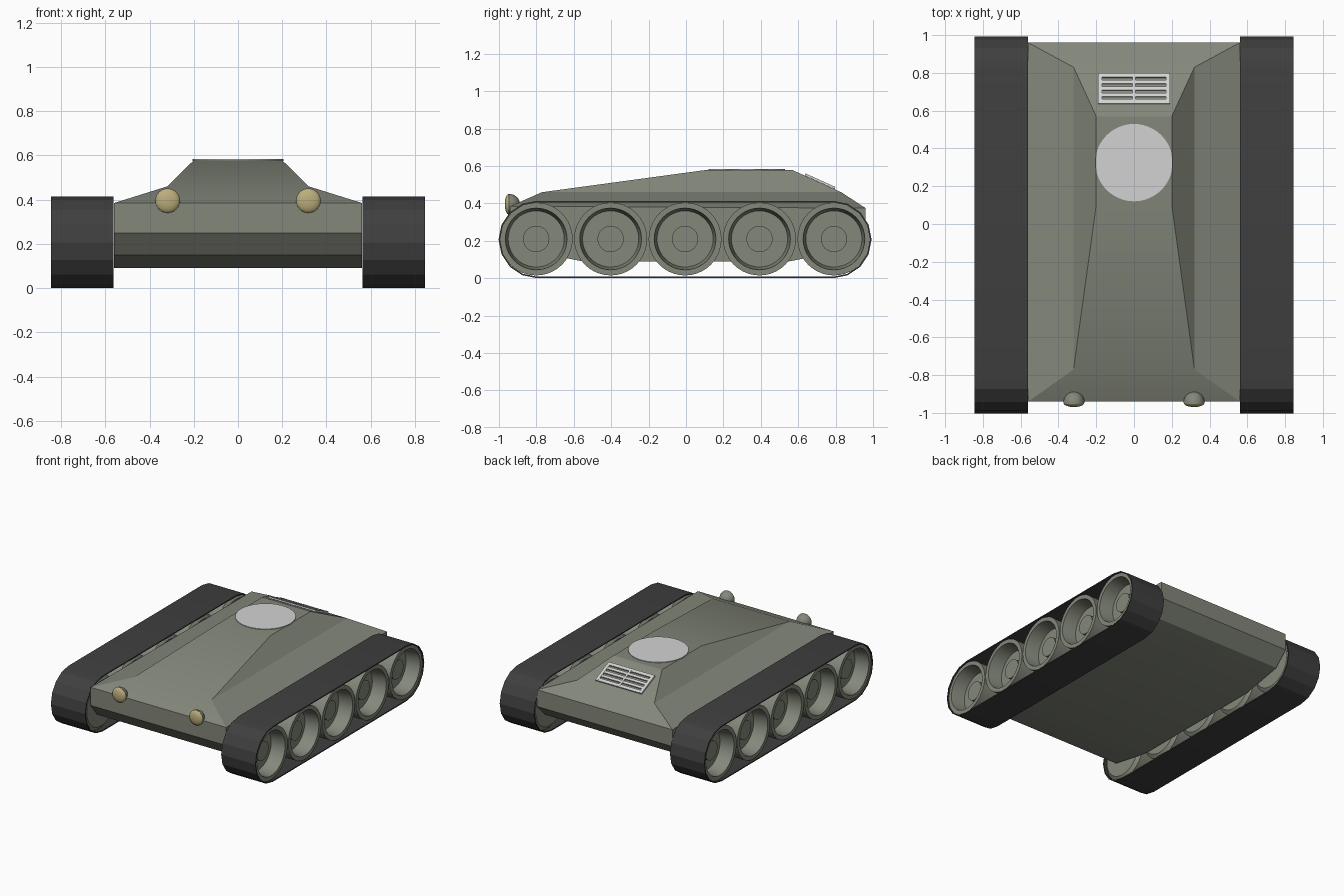
import bpy, bmesh
from math import sin, cos, pi, radians, atan2
from mathutils import Matrix, Vector

cube = bpy.data.objects.get("Cube")
if cube:
    bpy.data.objects.remove(cube, do_unlink=True)


def material(name, rgb):
    m = bpy.data.materials.new(name)
    m.use_nodes = True
    m.diffuse_color = (*rgb, 1)
    m.node_tree.nodes["Principled BSDF"].inputs["Base Color"].default_value = (*rgb, 1)
    return m


OLIVE = material("olive green", (0.23, 0.245, 0.195))
RUBBER = material("track black", (0.05, 0.05, 0.05))
SILVER = material("light grey", (0.65, 0.65, 0.65))
GLASS = material("lamp yellow", (0.5, 0.42, 0.2))


def finish(name, bm, mat, smooth=30):
    bmesh.ops.remove_doubles(bm, verts=bm.verts, dist=1e-5)
    bmesh.ops.recalc_face_normals(bm, faces=bm.faces)
    me = bpy.data.meshes.new(name)
    bm.to_mesh(me)
    bm.free()
    me.materials.append(mat)
    ob = bpy.data.objects.new(name, me)
    bpy.context.collection.objects.link(ob)
    if smooth:
        bpy.ops.object.select_all(action="DESELECT")
        ob.select_set(True)
        bpy.context.view_layer.objects.active = ob
        bpy.ops.object.shade_smooth_by_angle(angle=radians(smooth))
    return ob


def lathe(name, profile, mat, matrix, steps=40):
    """Spin (radius, height) points about local z, then place with matrix."""
    bm = bmesh.new()
    vs = [bm.verts.new((r, 0, h)) for r, h in profile]
    es = [bm.edges.new(p) for p in zip(vs, vs[1:])]
    bmesh.ops.spin(bm, geom=vs + es, cent=(0, 0, 0), axis=(0, 0, 1),
                   angle=2 * pi, steps=steps, use_merge=True)
    bmesh.ops.transform(bm, matrix=matrix, verts=bm.verts)
    return finish(name, bm, mat)


def box(bm, center, size, matrix):
    bmesh.ops.create_cube(bm, size=1, matrix=matrix @ Matrix.Translation(center)
                          @ Matrix.Diagonal((*size, 1)))


# Hull: side outline joined across, topped by two narrowing rings
bm = bmesh.new()
W = 0.56
belly = [(-0.94, 0.385), (-0.94, 0.25), (-0.86, 0.15), (-0.55, 0.09),
         (0.55, 0.09), (0.86, 0.15), (0.96, 0.25), (0.96, 0.375)]
right = [bm.verts.new((-W, y, z)) for y, z in belly]
left = [bm.verts.new((W, y, z)) for y, z in belly]
bm.faces.new(right)
bm.faces.new(left)
for i in range(len(belly) - 1):
    bm.faces.new((right[i], right[i + 1], left[i + 1], left[i]))


def ring(x, y0, y1, z):
    return [bm.verts.new(p) for p in ((-x, y0, z), (x, y0, z), (x, y1, z), (-x, y1, z))]


rings = [[right[0], left[0], left[-1], right[-1]],
         ring(0.32, -0.77, 0.83, 0.46), ring(0.2, 0.1, 0.57, 0.578)]
for a, b in zip(rings, rings[1:]):
    for i in range(4):
        j = (i + 1) % 4
        bm.faces.new((a[i], a[j], b[j], b[i]))
bm.faces.new(rings[-1])
finish("hull", bm, OLIVE, 20)

# Roof hatch
lathe("roof_hatch", [(0, 0), (0.205, 0), (0.205, 0.008), (0, 0.008)], SILVER,
      Matrix.Translation((0, 0.325, 0.575)), 48)

# Engine grille lying on the rear slope
slope = atan2(0.46 - 0.578, 0.83 - 0.57)
on_slope = Matrix.Translation((0, 0.715, 0.514)) @ Matrix.Rotation(slope, 4, "X")
bm = bmesh.new()
for x, w in ((-0.18, 0.022), (0, 0.014), (0.18, 0.022)):
    box(bm, (x, 0, 0.005), (w, 0.174, 0.012), on_slope)
for k in range(5):
    edge = k in (0, 4)
    box(bm, (0, (k - 2) * 0.038, 0.005), (0.38, 0.024 if edge else 0.02, 0.01), on_slope)
finish("engine_grille", bm, SILVER, 0)

# Wheel section: plain inner face, dished outer face with a raised hub
WHEEL = [(0, 0), (0.17, 0), (0.195, 0.02), (0.195, 0.265), (0.165, 0.265),
         (0.15, 0.16), (0.07, 0.16), (0.07, 0.195), (0, 0.195)]

for side, s in (("left", 1), ("right", -1)):
    # Track band: faceted loop with a thin wall
    bm = bmesh.new()

    def loop(grow, x):
        pts = []
        for c, r, start in ((0.785, 0.207, -pi / 2), (-0.795, 0.207, pi / 2)):
            for k in range(9):
                a = start + pi * k / 8
                pts.append((x, c + (r + grow) * cos(a), 0.207 + (r + grow) * sin(a)))
        return [bm.verts.new(p) for p in pts]

    x0, x1 = s * 0.562, s * 0.845
    loops = [loop(0, x0), loop(0, x1), loop(-0.008, x1), loop(-0.008, x0)]
    n = len(loops[0])
    for a, b in zip(loops, loops[1:] + loops[:1]):
        for i in range(n):
            j = (i + 1) % n
            bm.faces.new((a[i], a[j], b[j], b[i]))
    finish(side + "_track", bm, RUBBER, 20)

    # Five road wheels
    for k in range(5):
        place = (Matrix.Translation((s * 0.57, (k - 2) * 0.398 - 0.005, 0.21))
                 @ Matrix.Rotation(s * pi / 2, 4, "Y"))
        lathe(f"{side}_wheel_{k + 1}", WHEEL, OLIVE, place)

    # Headlight: domed housing with a shallow lens facing forward
    place = Matrix.Translation((s * 0.318, -0.947, 0.395)) @ Matrix.Rotation(pi / 2, 4, "X")
    arc = [k * pi / 16 for k in range(9)]
    lathe(side + "_lamp_housing",
          [(0.056 * sin(a), -0.06 * cos(a)) for a in arc] + [(0.05, 0.004)],
          OLIVE, place, 24)
    lathe(side + "_lamp_lens", [(0.055 * sin(a), 0.022 * cos(a)) for a in arc],
          GLASS, place, 24)
